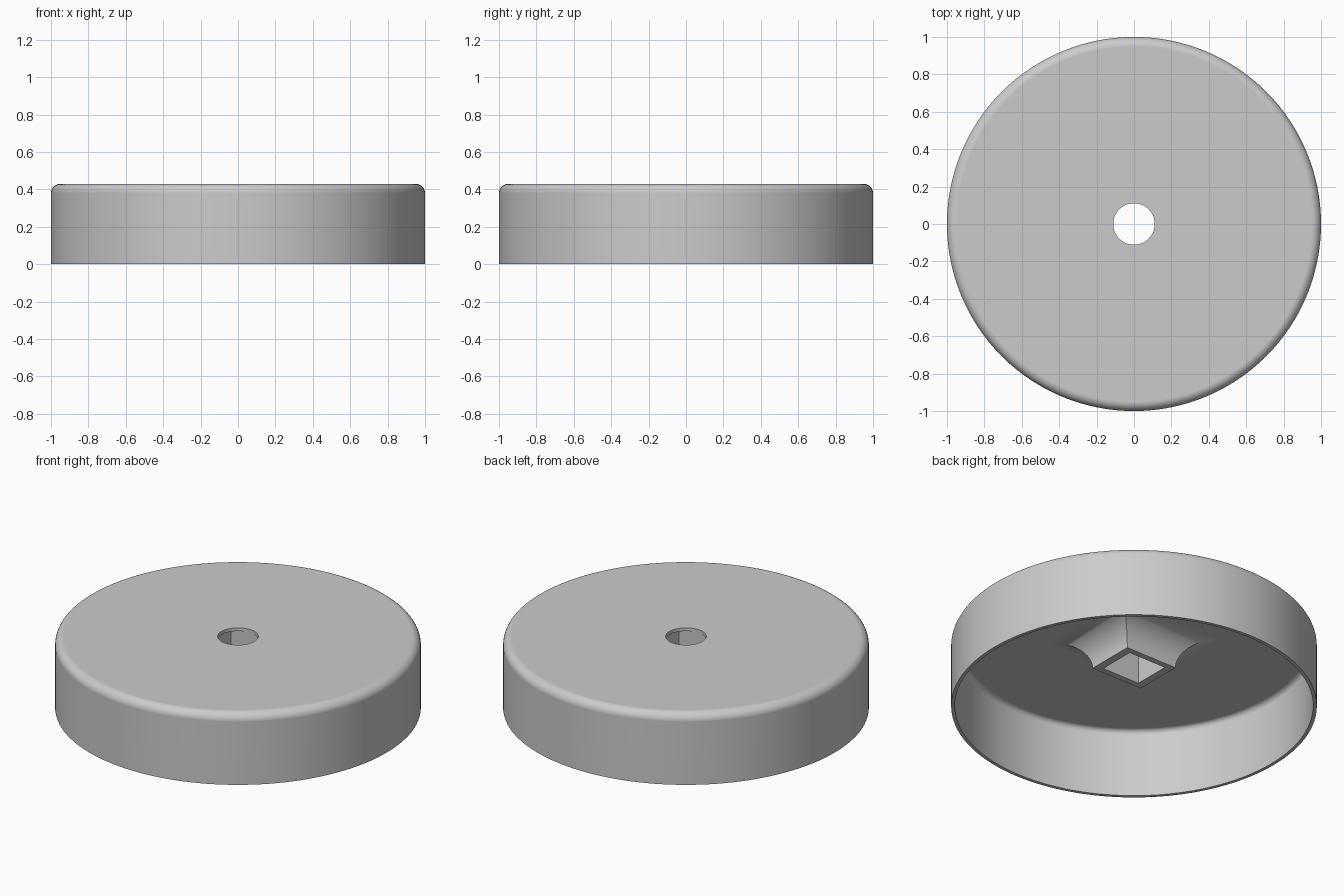
import bpy, bmesh, math

if "Cube" in bpy.data.objects:
    bpy.data.objects.remove(bpy.data.objects["Cube"])

grey = bpy.data.materials.new("light grey")
grey.diffuse_color = (0.6, 0.6, 0.6, 1)
grey.use_nodes = True
grey.node_tree.nodes["Principled BSDF"].inputs["Base Color"].default_value = grey.diffuse_color


def make_object(name, bm):
    bmesh.ops.recalc_face_normals(bm, faces=bm.faces)
    mesh = bpy.data.meshes.new(name)
    bm.to_mesh(mesh)
    bm.free()
    mesh.materials.append(grey)
    obj = bpy.data.objects.new(name, mesh)
    bpy.context.collection.objects.link(obj)
    return obj


def stack(name, loops):
    """Solid skinned through a list of equal-length point loops, capped at both ends."""
    bm = bmesh.new()
    rings = [[bm.verts.new(p) for p in loop] for loop in loops]
    n = len(rings[0])
    for lo, hi in zip(rings, rings[1:]):
        for i in range(n):
            j = (i + 1) % n
            bm.faces.new((lo[i], lo[j], hi[j], hi[i]))
    bm.faces.new(rings[0])
    bm.faces.new(rings[-1])
    return make_object(name, bm)


def circle(r, z, n=128):
    return [(r * math.cos(2 * math.pi * i / n), r * math.sin(2 * math.pi * i / n), z) for i in range(n)]


def rect(a, b, z):
    return [(-a, -b, z), (a, -b, z), (a, b, z), (-a, b, z)]


def corner(r_wall, z_top, fillet, steps=8):
    """Rounded corner from a vertical wall to a flat top, as (radius, height) points."""
    return [(r_wall - fillet + fillet * math.cos(t), z_top - fillet + fillet * math.sin(t))
            for t in (math.pi / 2 * i / steps for i in range(steps + 1))]


def combine(target, tool, operation):
    mod = target.modifiers.new(operation, 'BOOLEAN')
    mod.object, mod.operation, mod.solver = tool, operation, 'EXACT'
    bpy.context.view_layer.objects.active = target
    bpy.ops.object.modifier_apply(modifier=mod.name)
    bpy.data.objects.remove(tool)


TOP, CEILING, BOSS = 0.43, 0.41, 0.24

# Round shell: inner ceiling, down the inside wall, rim, up the outside to the top
inside = corner(0.98, CEILING, 0.03)[::-1] + [(0.98, 0)]
outside = [(1, 0)] + corner(1, TOP, 0.05)
cap = stack("round_cap", [circle(r, z) for r, z in inside + outside])

# Rectangular boss flaring into the ceiling with a quarter-round sweep
flare = CEILING - BOSS
loops = []
for i in range(17):
    t = math.pi / 2 * i / 16
    u = flare * (1 - math.cos(t))
    loops.append(rect(0.172 + u, 0.148 + u, BOSS + flare * math.sin(t)))
loops.append(rect(0.172 + flare, 0.148 + flare, CEILING + 0.01))
combine(cap, stack("flared_boss", loops), 'UNION')

# Rectangular socket in the boss and round hole through the top
combine(cap, stack("socket_cutter", [rect(0.125, 0.112, z) for z in (0.1, CEILING)]), 'DIFFERENCE')
combine(cap, stack("hole_cutter", [circle(0.111, z, 64) for z in (0.3, 0.6)]), 'DIFFERENCE')

# Smooth curved surfaces, keep edges sharp and flats flat
bpy.ops.object.select_all(action='DESELECT')
cap.select_set(True)
bpy.context.view_layer.objects.active = cap
bpy.ops.object.shade_smooth_by_angle(angle=math.radians(30))
weighted = cap.modifiers.new("flat faces", 'WEIGHTED_NORMAL')
weighted.keep_sharp = True
